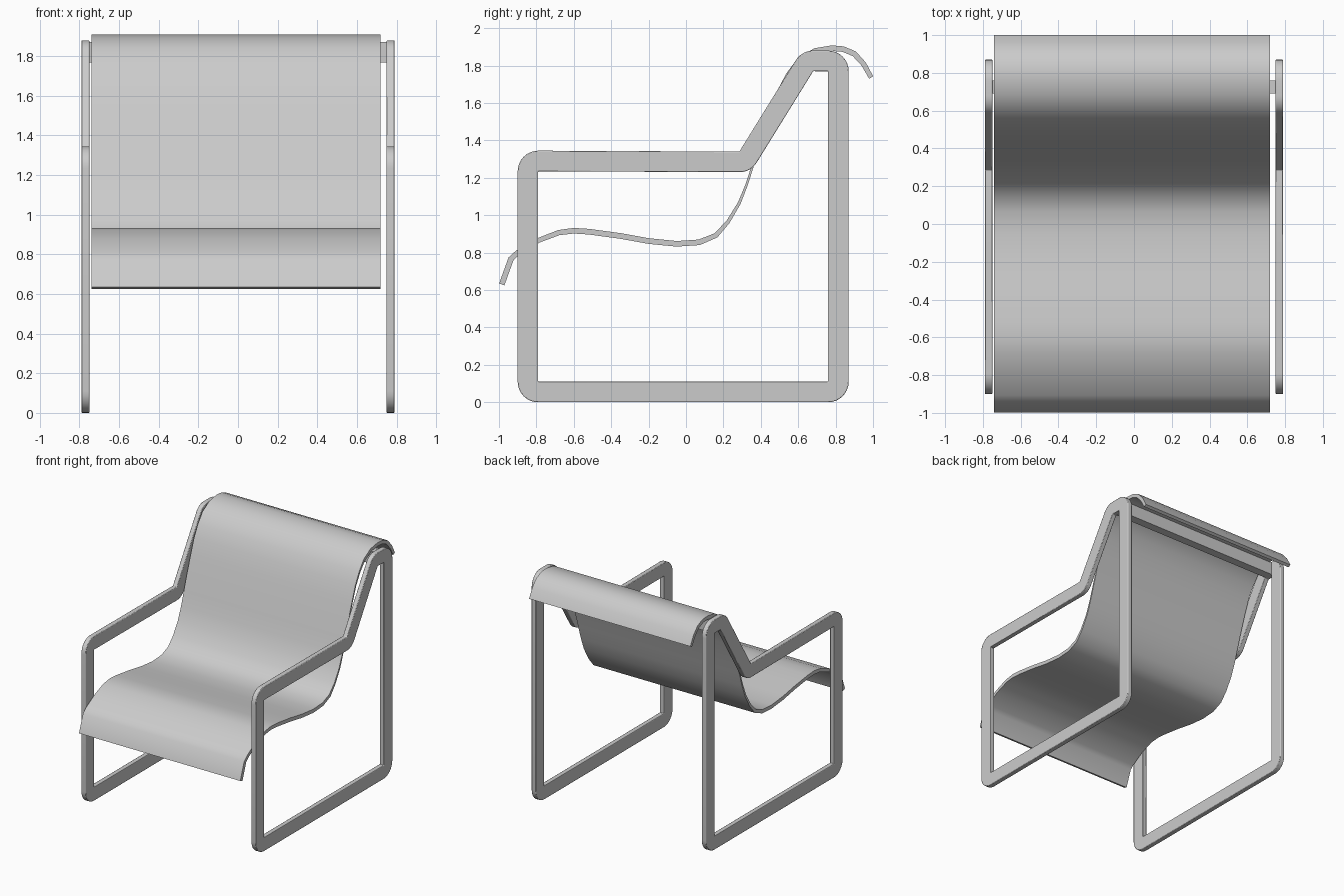
import bpy, bmesh
from math import atan2, cos, sin, pi, radians
from mathutils import Vector

if "Cube" in bpy.data.objects:
    bpy.data.objects.remove(bpy.data.objects["Cube"])


def finish(name, bm, bevel=0.0):
    bmesh.ops.recalc_face_normals(bm, faces=bm.faces)
    mesh = bpy.data.meshes.new(name)
    bm.to_mesh(mesh)
    bm.free()
    obj = bpy.data.objects.new(name, mesh)
    bpy.context.collection.objects.link(obj)
    if bevel:
        mod = obj.modifiers.new("soft_edges", 'BEVEL')
        mod.width, mod.segments = bevel, 2
        mod.limit_method, mod.angle_limit = 'ANGLE', radians(40)
    bpy.ops.object.select_all(action='DESELECT')
    obj.select_set(True)
    bpy.context.view_layer.objects.active = obj
    bpy.ops.object.shade_smooth_by_angle(angle=radians(35))
    return obj


def extrude_strip(name, left, right, x0, x1, closed, bevel=0.0):
    """Extrude the band between two (y, z) lines from x0 to x1."""
    bm = bmesh.new()
    cols = [[bm.verts.new((x, p[0], p[1])) for p in line]
            for x in (x0, x1) for line in (left, right)]
    a, b, c, d = cols
    n = len(left)
    for i in range(n if closed else n - 1):
        j = (i + 1) % n
        for p, q in ((a, b), (b, d), (d, c), (c, a)):
            bm.faces.new((p[i], p[j], q[j], q[i]))
    if not closed:
        for i in (0, n - 1):
            bm.faces.new((a[i], b[i], d[i], c[i]))
    bmesh.ops.remove_doubles(bm, verts=bm.verts, dist=0.0005)
    return finish(name, bm, bevel)


# Side frames: each bend is sharp on its inside and rounded on its outside
W = 0.11
inner_corners = [(-0.79, 0.11), (0.76, 0.11), (0.76, 1.77), (0.68, 1.77),
                 (0.285, 1.34), (-0.79, 1.235)]
slope = atan2(0.535, -0.845)
arcs = [(pi, 1.5 * pi), (1.5 * pi, 2 * pi), (0, pi / 2), (pi / 2, slope),
        (slope - pi, -pi / 2), (pi / 2, pi)]
outer, inner = [], []
for k, ((y, z), (s, e)) in enumerate(zip(inner_corners, arcs)):
    for i in range(9):
        t = s + (e - s) * i / 8
        arc_pt = (y + W * cos(t), z + W * sin(t))
        if k == 4:  # the armrest bend turns the other way
            outer.append((y, z))
            inner.append(arc_pt)
        else:
            outer.append(arc_pt)
            inner.append((y, z))
for side, x0, x1 in (("left", -0.79, -0.75), ("right", 0.75, 0.79)):
    extrude_strip(side + "_side_frame", outer, inner, x0, x1, True, 0.004)

# Top crossbar joining the frames
extrude_strip("top_crossbar", [(0.69, 1.768), (0.69, 1.872)],
              [(0.76, 1.768), (0.76, 1.872)], -0.755, 0.755, False)

# Sling seat: centre line (y, z) and thickness
sling = [(-0.985, 0.63, .03), (-0.935, 0.768, .03), (-0.90, 0.80, .028),
         (-0.79, 0.865, .026), (-0.68, 0.907, .028), (-0.60, 0.917, .03),
         (-0.52, 0.912, .03), (-0.35, 0.889, .03), (-0.20, 0.862, .03),
         (-0.05, 0.847, .03), (0.07, 0.855, .03), (0.16, 0.892, .027),
         (0.225, 0.965, .02), (0.285, 1.065, .016), (0.325, 1.165, .013),
         (0.36, 1.275, .012), (0.40, 1.40, .012), (0.45, 1.545, .012),
         (0.495, 1.665, .014), (0.545, 1.755, .018), (0.605, 1.83, .024),
         (0.69, 1.879, .028), (0.78, 1.893, .03), (0.84, 1.888, .03),
         (0.90, 1.863, .03), (0.95, 1.808, .028), (0.99, 1.736, .025)]
upper, lower = [], []
for i, (y, z, th) in enumerate(sling):
    p, q = sling[max(i - 1, 0)], sling[min(i + 1, len(sling) - 1)]
    d = Vector((q[0] - p[0], q[1] - p[1])).normalized() * th / 2
    upper.append((y - d.y, z + d.x))
    lower.append((y + d.y, z - d.x))
extrude_strip("sling_seat", upper, lower, -0.74, 0.72, False)
